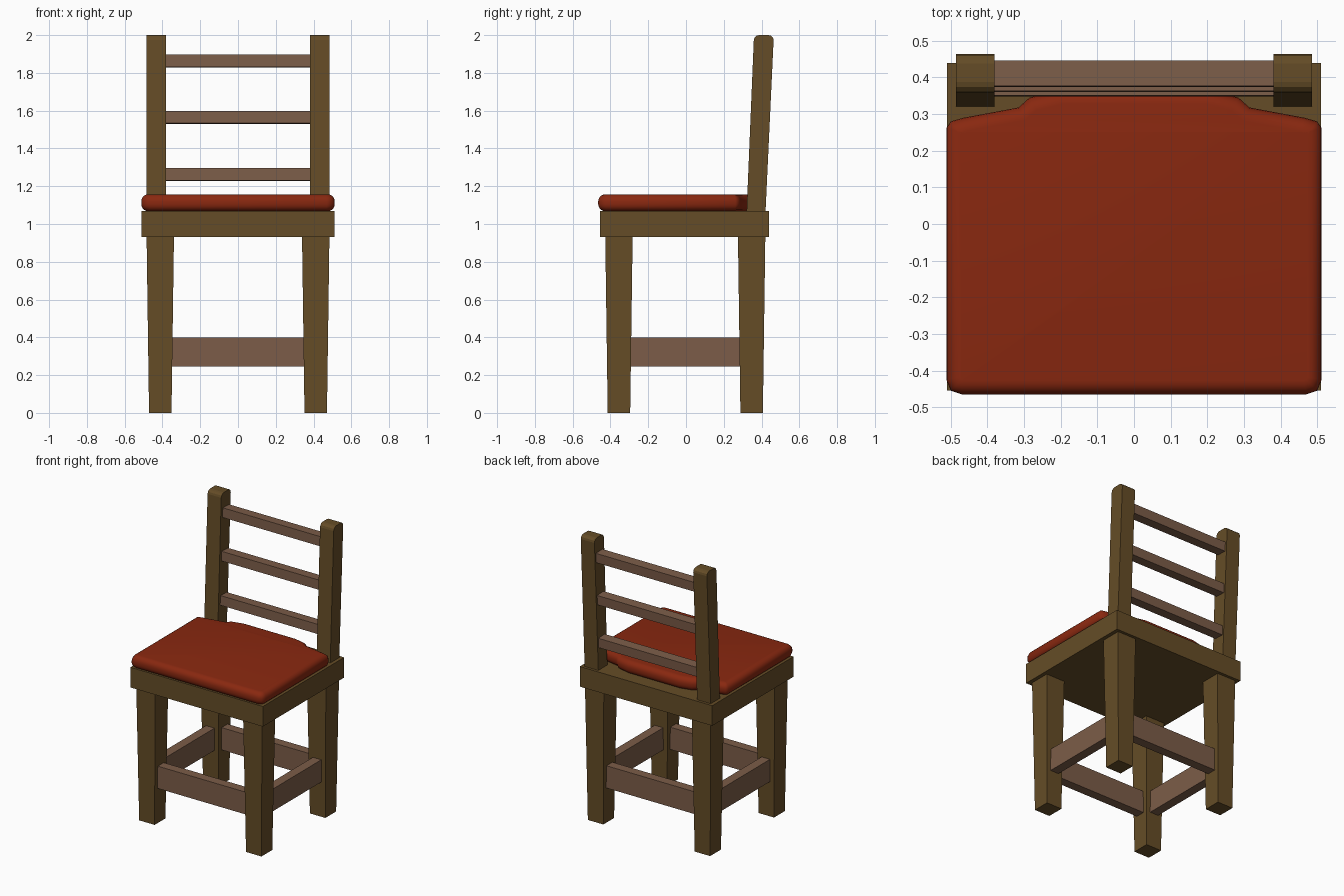
import bpy, bmesh, math
from mathutils import Matrix, Vector

if "Cube" in bpy.data.objects:
    bpy.data.objects.remove(bpy.data.objects["Cube"])


def material(name, rgb):
    m = bpy.data.materials.new(name)
    m.diffuse_color = (*rgb, 1)
    m.use_nodes = True
    m.node_tree.nodes["Principled BSDF"].inputs["Base Color"].default_value = m.diffuse_color
    return m


WOOD = material("brown wood", (0.13, 0.073, 0.02))
RAIL = material("reddish brown wood", (0.2, 0.108, 0.065))
RED = material("red cushion", (0.25, 0.021, 0.005))


def finish(name, bm, mat):
    bmesh.ops.recalc_face_normals(bm, faces=bm.faces[:])
    me = bpy.data.meshes.new(name)
    bm.to_mesh(me)
    bm.free()
    me.materials.append(mat)
    ob = bpy.data.objects.new(name, me)
    bpy.context.collection.objects.link(ob)
    return ob


def box(name, centre, size, mat, tilt=0.0):
    bm = bmesh.new()
    bmesh.ops.create_cube(bm, size=1)
    bmesh.ops.scale(bm, vec=size, verts=bm.verts)
    bmesh.ops.rotate(bm, matrix=Matrix.Rotation(tilt, 3, 'X'), verts=bm.verts)
    bmesh.ops.translate(bm, vec=centre, verts=bm.verts)
    return finish(name, bm, mat)


def prism(bm, outline, direction):
    """Extrude a closed outline of points along a direction."""
    base = bm.faces.new([bm.verts.new(p) for p in outline])
    out = bmesh.ops.extrude_face_region(bm, geom=[base])
    top = [v for v in out["geom"] if isinstance(v, bmesh.types.BMVert)]
    bmesh.ops.translate(bm, vec=direction, verts=top)


# Seat board
box("seat", (0, -0.0075, 1.0), (1.02, 0.895, 0.14), WOOD)

# Tapered legs
LEG_X, FRONT_Y, BACK_Y = 0.4115, -0.355, 0.3475
for row, y in (("front", FRONT_Y), ("back", BACK_Y)):
    for side, s in (("left", -1), ("right", 1)):
        leg = box(f"{row}_leg_{side}", (0, 0, 0.4675), (0.145, 0.145, 0.935), WOOD)
        for v in leg.data.vertices:
            if v.co.z < 0.1:
                v.co.x *= 0.82
                v.co.y *= 0.82
            v.co.x += s * LEG_X
            v.co.y += y

# Stretchers between the legs
for row, y in (("front", FRONT_Y), ("back", BACK_Y)):
    box(f"{row}_stretcher", (0, y, 0.3225), (0.74, 0.065, 0.155), RAIL)
for side, s in (("left", -1), ("right", 1)):
    box(f"{side}_stretcher", (s * LEG_X, (FRONT_Y + BACK_Y) / 2, 0.3225),
        (0.065, 0.62, 0.155), RAIL)

# Leaning back posts with rounded tops
SLOPE = 0.043
for side, s in (("left", -1), ("right", 1)):
    bm = bmesh.new()
    x0 = s * 0.433 - 0.0525
    prism(bm, [(x0, 0.321, 1.065), (x0, 0.421, 1.065),
               (x0, 0.465, 2.0), (x0, 0.36, 2.0)], (0.105, 0, 0))
    tops = [e for e in bm.edges if all(v.co.z > 1.9 for v in e.verts)
            and abs(e.verts[0].co.x - e.verts[1].co.x) > 0.05]
    bmesh.ops.bevel(bm, geom=tops, offset=0.027, segments=3,
                    profile=0.5, affect='EDGES')
    finish(f"back_post_{side}", bm, WOOD)

# Back slats following the lean
for i, z in enumerate((1.262, 1.565, 1.863)):
    box(f"back_slat_{i + 1}", (0, 0.384 + SLOPE * (z - 1.262), z),
        (0.78, 0.07, 0.066), RAIL, tilt=-math.atan(SLOPE))

# Cushion: half outline mirrored, notched around the posts, rounded edges
half = [(0.47, -0.465), (0.5, -0.455), (0.512, -0.425), (0.512, 0.262),
        (0.5, 0.28), (0.465, 0.29), (0.315, 0.318), (0.285, 0.345), (0.2, 0.365)]
outline = half + [(-x, y) for x, y in reversed(half)]
bm = bmesh.new()
prism(bm, [(x, y, 1.068) for x, y in outline], (0, 0, 0.089))
rims = [e for e in bm.edges if abs(e.verts[0].co.z - e.verts[1].co.z) < 1e-4]
bmesh.ops.bevel(bm, geom=rims, offset=0.038, segments=5, profile=0.5,
                affect='EDGES', clamp_overlap=False)
cushion = finish("cushion", bm, RED)
for p in cushion.data.polygons:
    p.use_smooth = True
